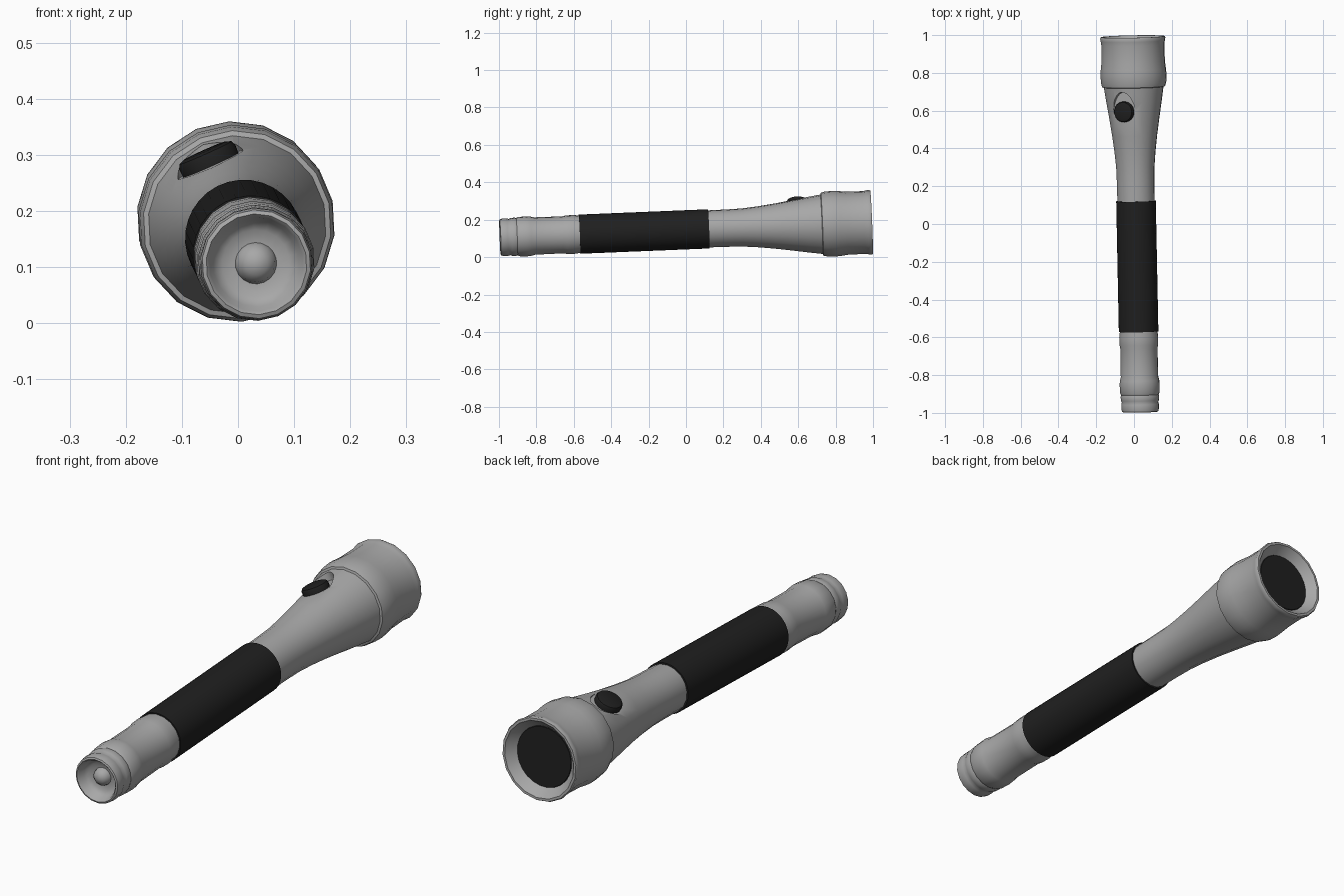
import bpy, bmesh, math
from mathutils import Matrix, Vector

if "Cube" in bpy.data.objects:
    bpy.data.objects.remove(bpy.data.objects["Cube"])


def mat(name, c):
    m = bpy.data.materials.new(name)
    m.diffuse_color = (*c, 1)
    m.use_nodes = True
    m.node_tree.nodes["Principled BSDF"].inputs["Base Color"].default_value = m.diffuse_color
    return m


GREY = mat("grey metal", (0.39, 0.39, 0.39))
BLACK = mat("black rubber", (0.014, 0.014, 0.014))

# The torch lies slightly tilted: local +Y is its long axis
axis = Vector((-0.020, 1, 0.041)).normalized()
POSE = Matrix.Translation((0.013, 0, 0.146)) @ \
    Vector((0, 1, 0)).rotation_difference(axis).to_matrix().to_4x4()
# Frame of the switch: local Z points out of the barrel
SWITCH = POSE @ Matrix.Rotation(math.radians(-24), 4, 'Y')


def finish(name, bm, material, matrix):
    bmesh.ops.recalc_face_normals(bm, faces=bm.faces)
    me = bpy.data.meshes.new(name)
    bm.to_mesh(me)
    bm.free()
    me.materials.append(material)
    ob = bpy.data.objects.new(name, me)
    bpy.context.collection.objects.link(ob)
    ob.matrix_world = matrix
    return ob


def activate(ob):
    bpy.ops.object.select_all(action='DESELECT')
    ob.select_set(True)
    bpy.context.view_layer.objects.active = ob


def smooth(ob, angle=40):
    activate(ob)
    bpy.ops.object.shade_smooth_by_angle(angle=math.radians(angle))


def revolve(name, profile, sides, material, matrix=POSE, phase=-7):
    """Turn (radius, y) points around the Y axis; radius 0 makes a pole."""
    bm = bmesh.new()
    rings = []
    for r, y in profile:
        if r == 0:
            rings.append([bm.verts.new((0, y, 0))] * sides)
        else:
            a = [math.radians(phase) + 2 * math.pi * i / sides for i in range(sides)]
            rings.append([bm.verts.new((r * math.cos(t), y, r * math.sin(t))) for t in a])
    for p, q in zip(rings, rings[1:]):
        for i in range(sides):
            j = (i + 1) % sides
            bm.faces.new(list(dict.fromkeys((p[i], p[j], q[j], q[i]))))
    return finish(name, bm, material, matrix)


# Metal body: tail button, tail cap, barrel, flared neck, head and reflector
body = revolve("body", [
    (0, -0.985), (0.02, -0.979), (0.033, -0.966), (0.037, -0.95),
    (0.06, -0.952), (0.077, -0.965), (0.084, -0.99), (0.090, -0.996),
    (0.097, -0.993), (0.100, -0.98), (0.100, -0.955), (0.097, -0.945),
    (0.101, -0.935), (0.103, -0.915), (0.100, -0.905), (0.105, -0.895),
    (0.107, -0.85), (0.105, -0.83), (0.100, -0.81), (0.099, -0.66),
    (0.103, -0.64), (0.104, -0.60), (0.100, -0.57), (0.099, -0.5),
    (0.099, 0.1), (0.100, 0.22), (0.102, 0.30), (0.109, 0.38),
    (0.120, 0.47), (0.135, 0.57), (0.148, 0.65), (0.159, 0.725),
    (0.168, 0.728), (0.174, 0.75), (0.176, 0.79), (0.174, 0.82),
    (0.169, 0.86), (0.168, 0.95), (0.171, 0.97), (0.174, 0.985),
    (0.170, 0.993), (0.160, 0.993), (0.150, 0.98), (0.126, 0.955),
    (0, 0.955)], 18, GREY)

# Flat oval recess for the switch
bm = bmesh.new()
bmesh.ops.create_cone(bm, cap_ends=True, segments=32, radius1=1, radius2=1, depth=1,
                      matrix=Matrix.Translation((0, 0.59, 0.172)) @
                      Matrix.Diagonal((0.064, 0.115, 0.1, 1)))
cutter = finish("recess_cutter", bm, GREY, SWITCH)
cutter.hide_render = True
bpy.context.view_layer.update()
cut = body.modifiers.new("recess", 'BOOLEAN')
cut.operation = 'DIFFERENCE'
cut.solver = 'EXACT'
cut.object = cutter
activate(body)
bpy.ops.object.modifier_apply(modifier="recess")
bpy.data.objects.remove(cutter)
smooth(body)

# Rubber grip sleeve
smooth(revolve("grip", [(0.098, -0.57), (0.105, -0.57), (0.105, 0.122), (0.098, 0.122)],
               32, BLACK))

# Dark lens set into the head
revolve("lens", [(0.126, 0.956), (0.124, 0.959), (0, 0.959)], 24, BLACK)

# Round switch button, turned to face out of the recess
smooth(revolve("switch_button",
               [(0, 0.115), (0.054, 0.115), (0.055, 0.138), (0.051, 0.146), (0.04, 0.150), (0, 0.151)],
               20, BLACK,
               SWITCH @ Matrix.Translation((0, 0.6, 0)) @ Matrix.Rotation(math.pi / 2, 4, 'X')))
